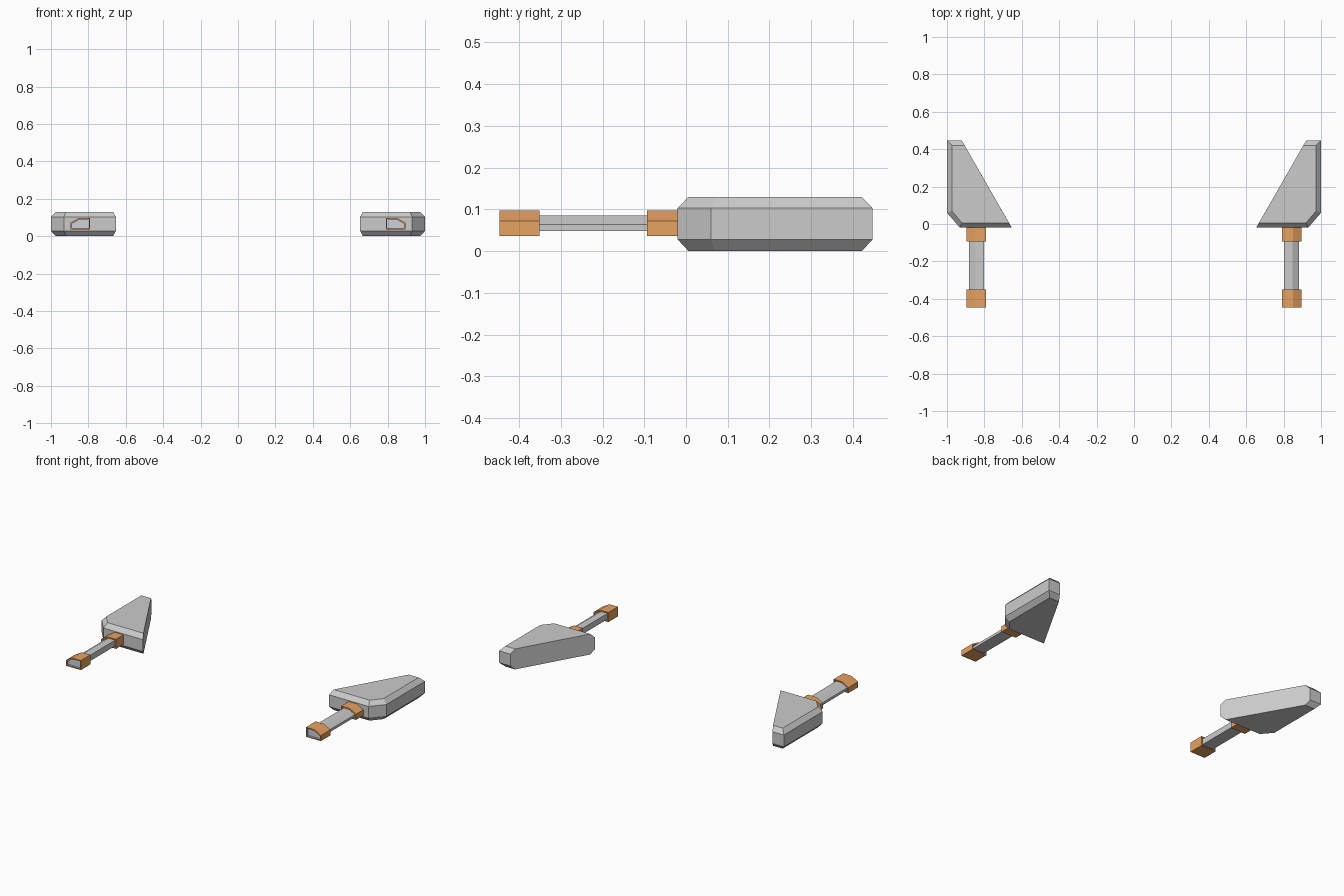
import bpy, bmesh

if "Cube" in bpy.data.objects:
    bpy.data.objects.remove(bpy.data.objects["Cube"])


def material(name, color):
    m = bpy.data.materials.new(name)
    m.diffuse_color = color
    m.use_nodes = True
    m.node_tree.nodes["Principled BSDF"].inputs["Base Color"].default_value = m.diffuse_color
    return m


orange = material("orange", (0.8, 0.36, 0.12, 1))
steel = material("blue_grey", (0.6, 0.65, 0.72, 1))


def finish(name, bm, mats=()):
    """Make an object from bm, mirrored across x = 0."""
    bmesh.ops.recalc_face_normals(bm, faces=bm.faces)
    me = bpy.data.meshes.new(name)
    bm.to_mesh(me)
    bm.free()
    for m in mats:
        me.materials.append(m)
    ob = bpy.data.objects.new(name, me)
    bpy.context.collection.objects.link(ob)
    ob.modifiers.new("mirror", "MIRROR").use_clip = False
    return ob


def loft(rings):
    """Closed solid through matching rings of points; returns bm and end caps."""
    bm = bmesh.new()
    vs = [[bm.verts.new(p) for p in r] for r in rings]
    n = len(vs[0])
    for a, b in zip(vs, vs[1:]):
        for i in range(n):
            j = (i + 1) % n
            bm.faces.new((a[i], a[j], b[j], b[i]))
    caps = [bm.faces.new(vs[0][::-1]), bm.faces.new(vs[-1])]
    bmesh.ops.recalc_face_normals(bm, faces=bm.faces)
    return bm, caps


# wing block: five-sided outline, chamfered except along the slanted inner side
full = [(0.653, -0.02), (0.931, -0.02), (1.0, 0.06), (1.0, 0.447), (0.921, 0.447)]
inset = [(0.668, 0.006), (0.920, 0.006), (0.974, 0.070), (0.974, 0.421), (0.906, 0.421)]
levels = [(inset, 0), (full, 0.028), (full, 0.103), (inset, 0.13)]
bm, _ = loft([[(x, y, z) for x, y in o] for o, z in levels])
finish("wing_block", bm)

# rod with one cut upper outer corner
rod = [(0.803, 0.048), (0.882, 0.048), (0.882, 0.064), (0.848, 0.085), (0.803, 0.085)]
bm, _ = loft([[(x, y, z) for x, z in rod] for y in (-0.43, -0.01)])
finish("rod", bm)

# collars around the rod, with recessed end faces
collar = [(0.791, 0.036), (0.895, 0.036), (0.895, 0.072), (0.851, 0.097), (0.791, 0.097)]
for name, y0, y1 in (("front_collar", -0.447, -0.351), ("rear_collar", -0.094, -0.019)):
    bm, caps = loft([[(x, y, z) for x, z in collar] for y in (y0, y1)])
    bmesh.ops.inset_individual(bm, faces=caps, thickness=0.009, depth=0)
    for cap in caps:
        cap.material_index = 1
        inward = -0.012 * cap.normal
        bm.normal_update()
        ext = bmesh.ops.extrude_discrete_faces(bm, faces=[cap])["faces"][0]
        bmesh.ops.translate(bm, verts=ext.verts, vec=inward)
        ext.material_index = 1
    finish(name, bm, (orange, steel))
